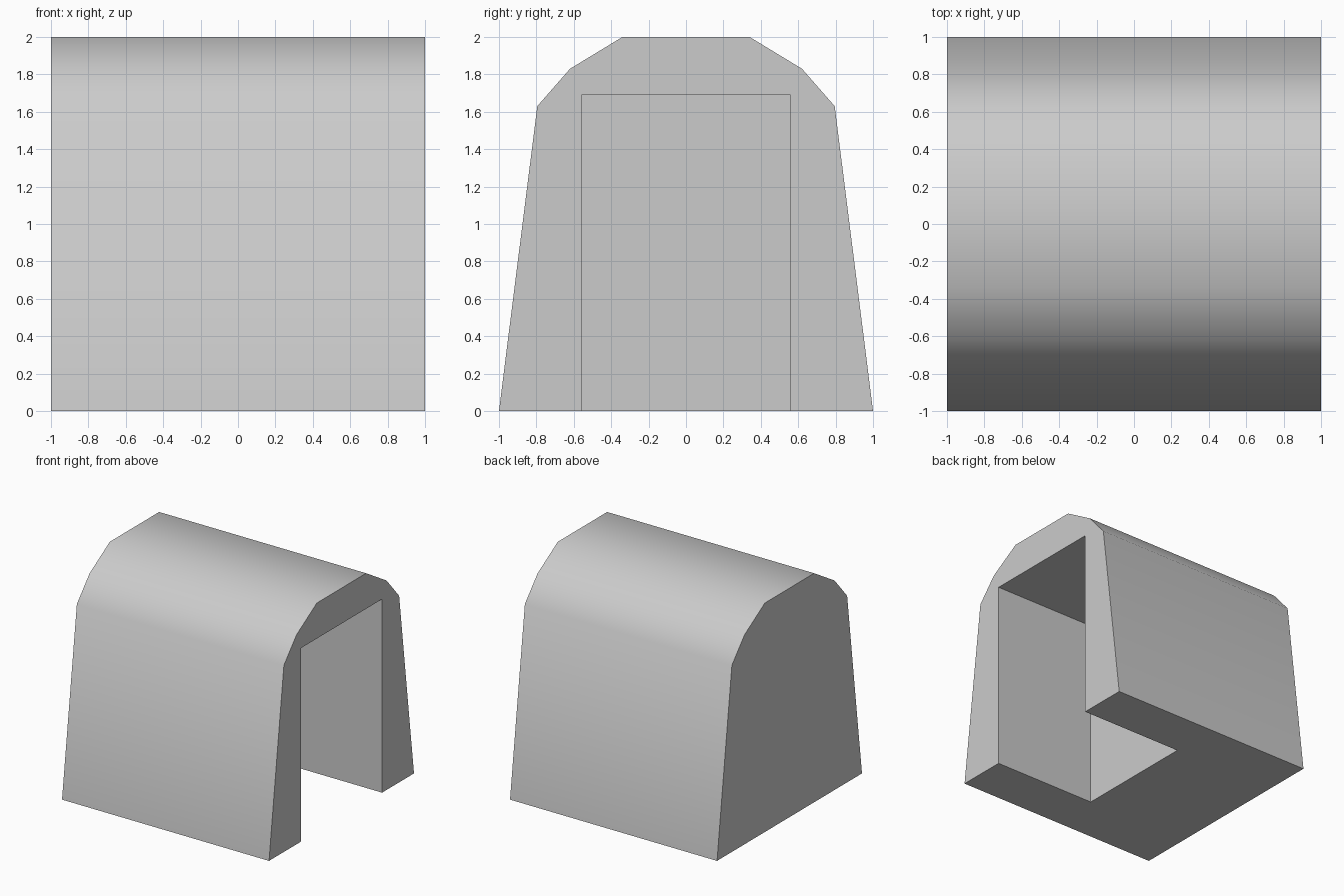
import bpy
import bmesh
import math

cube = bpy.data.objects.get("Cube")
if cube:
    bpy.data.objects.remove(cube, do_unlink=True)

# Material
grey = bpy.data.materials.new("light grey")
grey.use_nodes = True
colour = (0.6, 0.6, 0.6, 1)
grey.diffuse_color = colour
grey.node_tree.nodes["Principled BSDF"].inputs["Base Color"].default_value = colour

# Half profiles (y, z), mirrored across the middle
half_arch = [(1, 0), (0.795, 1.63), (0.62, 1.83), (0.34, 2)]
half_door = [(0.56, 0), (0.56, 1.69)]


def mirrored(half):
    return half + [(-y, z) for y, z in reversed(half)]


bm = bmesh.new()


def section(points, x):
    return [bm.verts.new((x, y, z)) for y, z in points]


def bridge(a, b):
    for i in range(len(a) - 1):
        bm.faces.new((a[i], a[i + 1], b[i + 1], b[i]))


arch, door = mirrored(half_arch), mirrored(half_door)
arch_open, arch_closed = section(arch, 1), section(arch, -1)
door_open, door_inner = section(door, 1), section(door, 0)

# Outer shell, and the recess that runs halfway in
bridge(arch_open, arch_closed)
bridge(door_open, door_inner)

# Closed end, recess end wall, open end around the doorway, U-shaped base
bm.faces.new(arch_closed)
bm.faces.new(door_inner)
bm.faces.new(arch_open + door_open[::-1])
bm.faces.new((arch_open[0], arch_closed[0], arch_closed[-1], arch_open[-1],
              door_open[-1], door_inner[-1], door_inner[0], door_open[0]))
bmesh.ops.recalc_face_normals(bm, faces=bm.faces[:])

mesh = bpy.data.meshes.new("arched_shelter")
bm.to_mesh(mesh)
bm.free()
mesh.materials.append(grey)
shelter = bpy.data.objects.new("arched_shelter", mesh)
bpy.context.collection.objects.link(shelter)

# Rounded shading over the roof, crisp ends and doorway
bpy.ops.object.select_all(action="DESELECT")
shelter.select_set(True)
bpy.context.view_layer.objects.active = shelter
bpy.ops.object.shade_smooth_by_angle(angle=math.radians(45))
